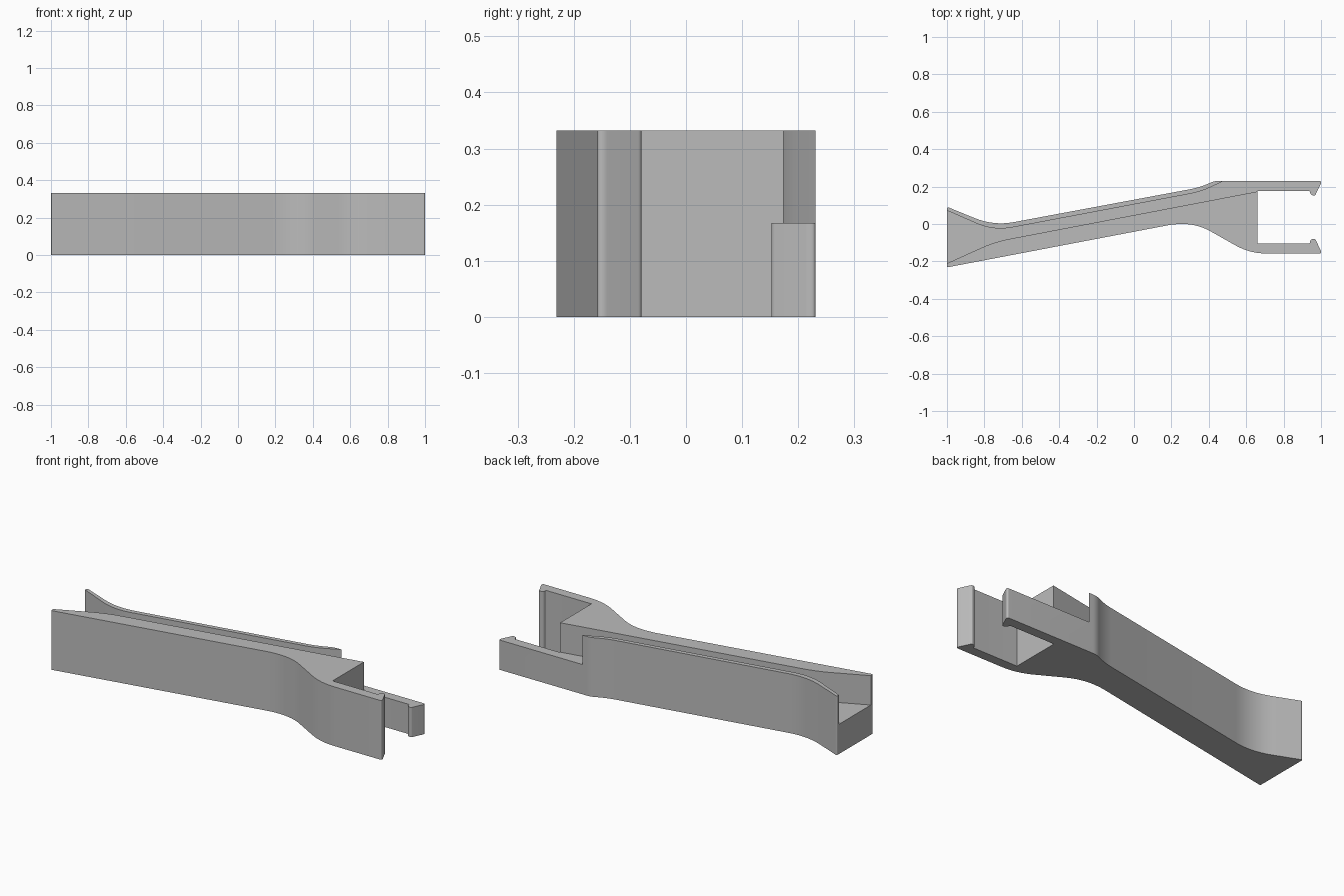
import bpy
import bmesh
from mathutils import Vector

HEIGHT = 0.332
FLOOR = 0.167
MIRROR_Y = 0.0365      # centre line between the two prongs

if "Cube" in bpy.data.objects:
    bpy.data.objects.remove(bpy.data.objects["Cube"])

grey = bpy.data.materials.new("plain grey")
grey.use_nodes = True
colour = (0.5, 0.5, 0.5, 1)
grey.diffuse_color = colour
grey.node_tree.nodes["Principled BSDF"].inputs["Base Color"].default_value = colour


def rounded(points, steps=8):
    """Round each corner (x, y, reach) of a closed profile."""
    result = []
    for i, (x, y, reach) in enumerate(points):
        corner = Vector((x, y))
        if not reach:
            result.append(corner)
            continue
        before = Vector(points[i - 1][:2]) - corner
        after = Vector(points[(i + 1) % len(points)][:2]) - corner
        a = corner + before.normalized() * reach
        b = corner + after.normalized() * reach
        for k in range(steps + 1):
            t = k / steps
            result.append(a * (1 - t) ** 2 + corner * 2 * t * (1 - t) + b * t * t)
    return result


def extrude_profile(name, points, low, high):
    """Make a solid prism from a rounded profile."""
    bm = bmesh.new()
    face = bm.faces.new([bm.verts.new((p.x, p.y, low)) for p in rounded(points)])
    grown = bmesh.ops.extrude_face_region(bm, geom=[face])
    top = [v for v in grown["geom"] if isinstance(v, bmesh.types.BMVert)]
    bmesh.ops.translate(bm, verts=top, vec=(0, 0, high - low))
    bmesh.ops.recalc_face_normals(bm, faces=bm.faces)
    mesh = bpy.data.meshes.new(name)
    bm.to_mesh(mesh)
    bm.free()
    mesh.materials.append(grey)
    obj = bpy.data.objects.new(name, mesh)
    bpy.context.collection.objects.link(obj)
    return obj


# Hooked prong, from its outer tip to the slot corner; mirrored for the front one
prong = [(1, 0.231, 0.008), (1, 0.218, 0.005), (0.968, 0.151, 0.008),
         (0.944, 0.156, 0.01), (0.94, 0.177, 0.006), (0.66, 0.177, 0)]
front_prong = [(x, 2 * MIRROR_Y - y, r) for x, y, r in reversed(prong)]

# Slanted handle with a flared end
back_side = [(-1, 0.092, 0.012), (-0.75, -0.01, 0.11),
             (0.36, 0.197, 0.06), (0.43, 0.231, 0.025)]
front_side = [(0.62, -0.158, 0.09), (0.34, 0, 0.08),
              (0.217, 0, 0.04), (-1, -0.232, 0.008)]
body = extrude_profile("clip_body", back_side + prong + front_prong + front_side,
                       0, HEIGHT)

# Open channel, running out over the half-height back prong
channel = [(-1.1, 0.116, 0), (-0.75, -0.037, 0.1), (0.36, 0.173, 0.06),
           (0.5, 0.24, 0), (0.5, 0.3, 0), (1.1, 0.3, 0), (1.1, 0.1, 0),
           (0.7, 0.1, 0), (0.661, 0.174, 0), (-0.745, -0.095, 0.08),
           (-1.1, -0.256, 0)]
cutter = extrude_profile("channel_cutter", channel, FLOOR, HEIGHT + 0.1)
cutter.hide_render = True

cut = body.modifiers.new("channel", 'BOOLEAN')
cut.operation = 'DIFFERENCE'
cut.solver = 'EXACT'
cut.object = cutter

bpy.ops.object.select_all(action='DESELECT')
body.select_set(True)
bpy.context.view_layer.objects.active = body
bpy.ops.object.modifier_apply(modifier=cut.name)
bpy.data.objects.remove(cutter)
bpy.ops.object.shade_smooth_by_angle(angle=0.5)
